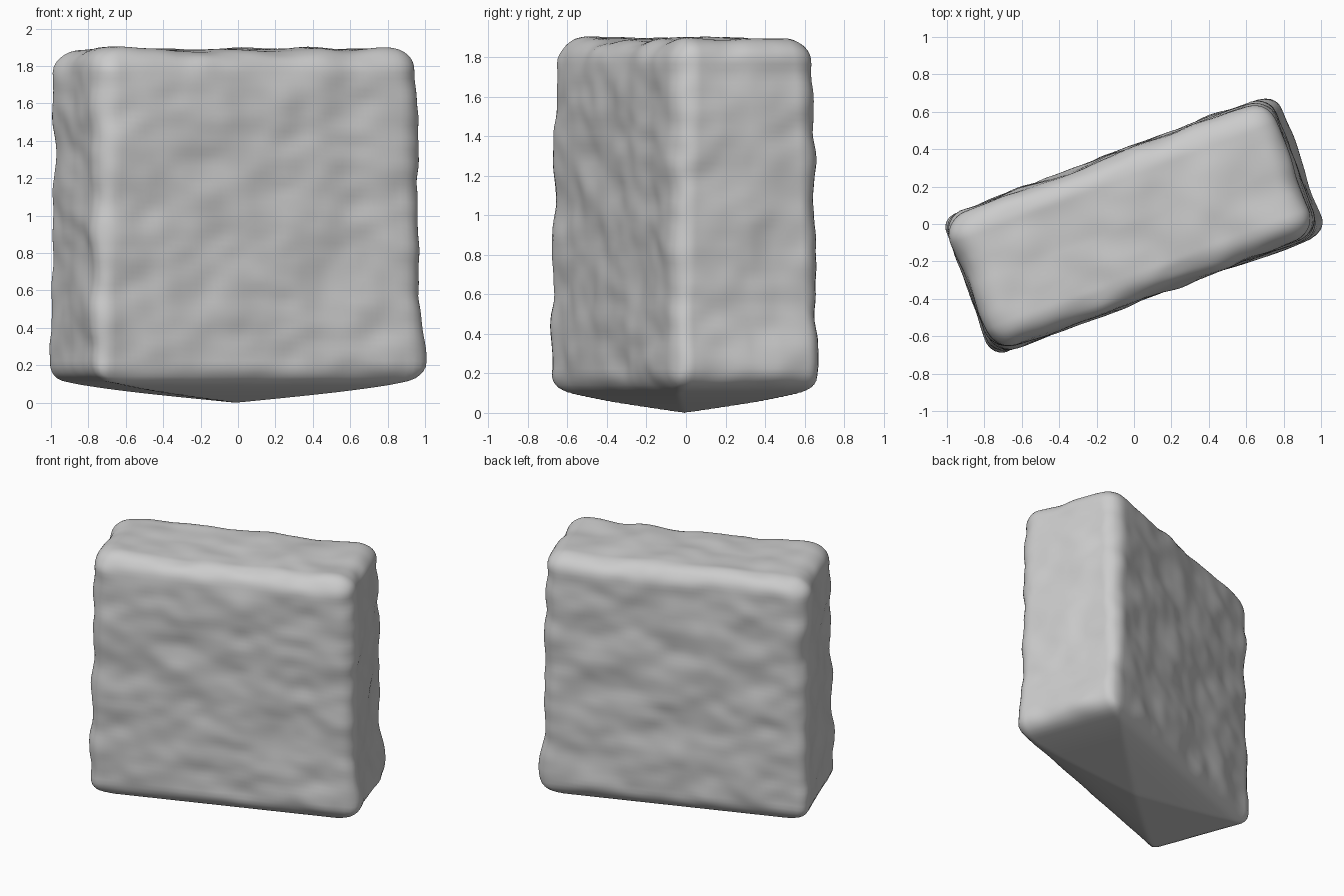
import bpy, bmesh, math
from mathutils import Vector, Matrix, noise

cube = bpy.data.objects.get("Cube")
if cube:
    bpy.data.objects.remove(cube, do_unlink=True)

HALF = Vector((0.93, 0.387, 0.945))    # half sizes of the block
TURN = math.radians(20.5)              # turn about the vertical axis
CENTRE = Vector((-0.013, -0.008, 0))   # slight offset of the body from its foot

stone = bpy.data.materials.new("Grey Stone")
stone.use_nodes = True
colour = (0.6, 0.6, 0.6, 1)
stone.diffuse_color = colour
stone.node_tree.nodes["Principled BSDF"].inputs["Base Color"].default_value = colour


def rounded(p):
    """Return the point on the rounded box and its normal; edges are softer on top."""
    radius = 0.105 + 0.035 * p.z / HALF.z
    core = Vector([max(-h + radius, min(h - radius, c)) for c, h in zip(p, HALF)])
    normal = (p - core).normalized()
    return core + normal * radius, normal


def roughness(p):
    """Shallow streaks that run along the faces."""
    broad = noise.noise(Vector((p.x * 3.5, p.y * 3.5, p.z * 4.5)))
    fine = noise.noise(Vector((p.x * 7, p.y * 7, p.z * 9)) + Vector((7, 3, 5)))
    return 0.02 * broad + 0.008 * fine


def underside(p):
    """Height of the shallow pointed base, which ends in a level rim."""
    t = max(abs(p.x) / HALF.x, abs(p.y) / HALF.y)
    return 0.1 * t + 0.03 * t ** 4


# Dense box, rounded, roughened and drawn to a point underneath
bm = bmesh.new()
bmesh.ops.create_cube(bm, size=2, matrix=Matrix.Diagonal((*HALF, 1)))
bmesh.ops.subdivide_edges(bm, edges=bm.edges[:], cuts=55, use_grid_fill=True)
for v in bm.verts:
    p, normal = rounded(v.co.copy())
    rough = roughness(p) * (1 - max(0, -normal.z))
    low = underside(p)
    share = (p.z + HALF.z) / (2 * HALF.z)
    # Slight swelling of one end near the foot
    flare = 0.045 * max(0, p.x) * math.exp(-((share - 0.07) / 0.08) ** 2)
    p.z = low + share * (2 * HALF.z - low)
    v.co = p + normal * rough + Vector((normal.x, normal.y * 0.4, 0)) * flare
bmesh.ops.rotate(bm, verts=bm.verts[:], cent=(0, 0, 0), matrix=Matrix.Rotation(TURN, 3, "Z"))
bmesh.ops.translate(bm, verts=bm.verts[:], vec=CENTRE)
bmesh.ops.recalc_face_normals(bm, faces=bm.faces[:])

mesh = bpy.data.meshes.new("stone_block")
bm.to_mesh(mesh)
bm.free()
mesh.materials.append(stone)
mesh.shade_smooth()
block = bpy.data.objects.new("stone_block", mesh)
bpy.context.collection.objects.link(block)
